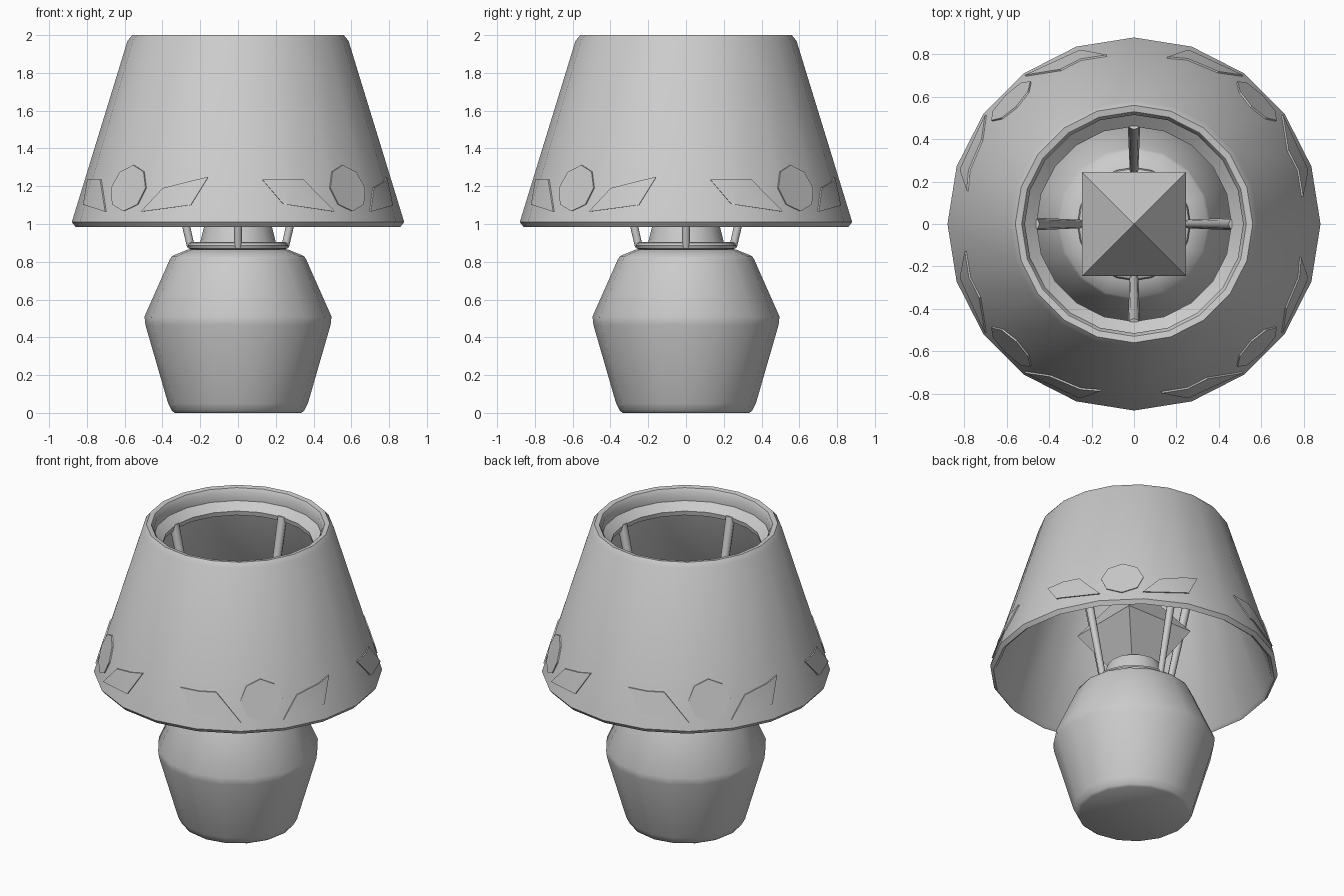
import bpy, bmesh, math
from mathutils import Vector

if "Cube" in bpy.data.objects:
    bpy.data.objects.remove(bpy.data.objects["Cube"])

grey = bpy.data.materials.new("plain_grey")
grey.diffuse_color = (0.6, 0.6, 0.6, 1)
grey.use_nodes = True
grey.node_tree.nodes["Principled BSDF"].inputs["Base Color"].default_value = grey.diffuse_color


def finish(name, bm, smooth=40):
    bmesh.ops.recalc_face_normals(bm, faces=bm.faces)
    me = bpy.data.meshes.new(name)
    bm.to_mesh(me)
    bm.free()
    me.materials.append(grey)
    ob = bpy.data.objects.new(name, me)
    bpy.context.collection.objects.link(ob)
    if smooth:
        bpy.ops.object.select_all(action='DESELECT')
        ob.select_set(True)
        bpy.context.view_layer.objects.active = ob
        bpy.ops.object.shade_smooth_by_angle(angle=math.radians(smooth))
    return ob


def lathe(name, profile, sides, phase=0.0, closed=False, smooth=40):
    """Revolve (radius, z) points; closed joins last ring to first, else caps."""
    bm = bmesh.new()
    rings = []
    for r, z in profile:
        ring = []
        for i in range(sides):
            a = phase + math.tau * i / sides
            ring.append(bm.verts.new((r * math.cos(a), r * math.sin(a), z)))
        rings.append(ring)
    pairs = list(zip(rings, rings[1:]))
    if closed:
        pairs.append((rings[-1], rings[0]))
    for lo, hi in pairs:
        for i in range(sides):
            j = (i + 1) % sides
            bm.faces.new((lo[i], lo[j], hi[j], hi[i]))
    if not closed:
        bm.faces.new(rings[0])
        bm.faces.new(rings[-1])
    return finish(name, bm, smooth)


# Pot-shaped base
lathe("lamp_base", [(.335, 0), (.35, .01), (.37, .05), (.49, .465), (.495, .51),
                    (.362, .81), (.35, .83), (.265, .865), (.20, .87)], 16)

# Collar ring and socket
collar = [(.247 + .02 * math.cos(t), .885 + .02 * math.sin(t))
          for t in (math.tau * k / 8 for k in range(8))]
lathe("collar_ring", collar, 20, closed=True)
lathe("socket", [(.21, .865), (.18, .985), (.165, 1.03)], 16)

# Faceted four-sided bulb
bulb = [(.14, 1.02), (.346, 1.27), (.004, 1.62)]
lathe("bulb", bulb, 4, phase=math.pi / 4, smooth=0)

# Shade shell with an inner ledge near the top
lathe("lamp_shade", [(.86, .985), (.88, 1.01), (.585, 1.97), (.56, 2.0), (.53, 1.995),
                     (.515, 1.97), (.515, 1.915), (.46, 1.87), (.465, 1.84),
                     (.56, 1.81), (.84, 1.0)], 20, closed=True)

# Four struts from collar to ledge
for k in range(4):
    a = k * math.pi / 2
    d = Vector((math.cos(a), math.sin(a), 0))
    p, q = d * .25 + Vector((0, 0, .88)), d * .475 + Vector((0, 0, 1.87))
    bm = bmesh.new()
    bmesh.ops.create_cone(bm, cap_ends=True, segments=8, radius1=.02, radius2=.03,
                          depth=(q - p).length)
    rot = (q - p).to_track_quat('Z', 'Y').to_matrix()
    for v in bm.verts:
        v.co = rot @ v.co + (p + q) / 2
    finish(f"strut_{k + 1}", bm, 50)

# Flower plates: outlines in (degrees, z) around each group centre
petal_disc = [(9 * math.cos(k * math.pi / 4), 1.19 + .122 * math.sin(k * math.pi / 4))
              for k in range(8)]
leaf_left = [(-35.8, 1.235), (-19.5, 1.235), (-8.8, 1.065), (-28.6, 1.105)]
leaf_right = [(33.7, 1.25), (16, 1.19), (8.7, 1.065), (28, 1.1)]


def plate(name, outline, centre):
    bm = bmesh.new()
    bm.faces.new([bm.verts.new((centre + a, z, 0)) for a, z in outline])
    # cut where the plate crosses a corner of the 20-sided shade
    for k in range(-25, 26):
        bmesh.ops.bisect_plane(bm, geom=bm.verts[:] + bm.edges[:] + bm.faces[:],
                               plane_co=(18 * k, 0, 0), plane_no=(1, 0, 0))
    # wrap onto the faceted cone
    for v in bm.verts:
        deg, z = v.co.x, v.co.y
        r = .88 - .307 * (z - 1.01) + .008
        r *= math.cos(math.radians(9)) / math.cos(math.radians(deg % 18 - 9))
        a = math.radians(deg)
        v.co = (r * math.cos(a), r * math.sin(a), z)
    bm.normal_update()
    out = bmesh.ops.extrude_face_region(bm, geom=bm.faces[:])
    for v in [g for g in out["geom"] if isinstance(g, bmesh.types.BMVert)]:
        flat = Vector((v.co.x, v.co.y, 0)).normalized()
        v.co -= flat * .009
    finish(name, bm, 30)


for k in range(4):
    c = -45 + 90 * k
    plate(f"flower_disc_{k + 1}", petal_disc, c)
    plate(f"left_leaf_{k + 1}", leaf_left, c)
    plate(f"right_leaf_{k + 1}", leaf_right, c)
